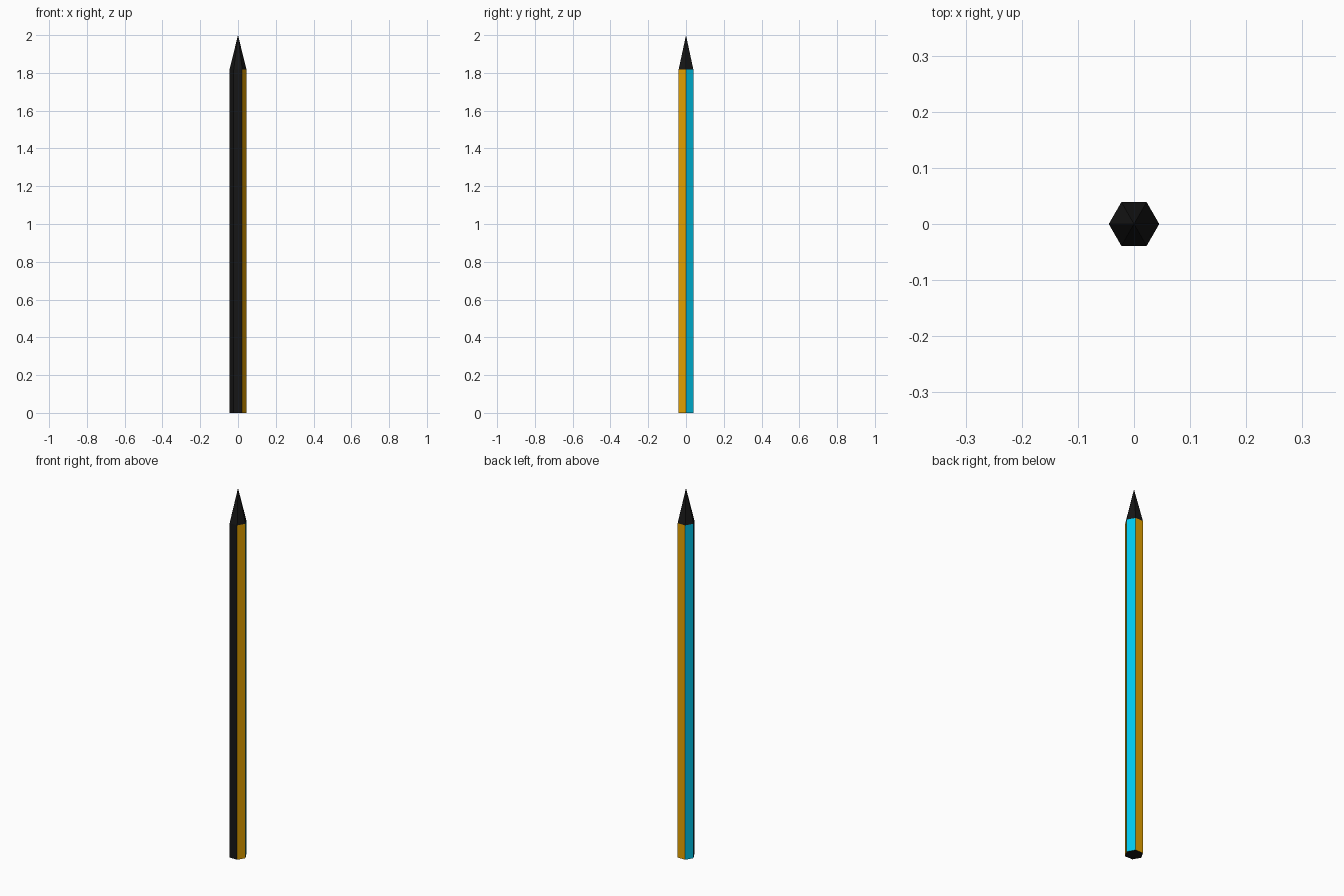
import bpy, bmesh
from math import radians, degrees, atan2

if "Cube" in bpy.data.objects:
    bpy.data.objects.remove(bpy.data.objects["Cube"])

RADIUS, SHOULDER, HEIGHT = 0.045, 1.818, 2.0


def material(name, rgb):
    m = bpy.data.materials.new(name)
    m.diffuse_color = (*rgb, 1)
    m.use_nodes = True
    m.node_tree.nodes["Principled BSDF"].inputs["Base Color"].default_value = m.diffuse_color
    return m


black = material("black", (0.008, 0.008, 0.008))
orange = material("orange", (0.80, 0.37, 0.0))
cyan = material("cyan", (0.0, 0.58, 0.85))


def hexagon_part(name, z0, z1, top_radius, materials):
    bpy.ops.mesh.primitive_cone_add(vertices=6, radius1=RADIUS, radius2=top_radius,
                                    depth=z1 - z0, location=(0, 0, (z0 + z1) / 2),
                                    rotation=(0, 0, radians(30)))
    bpy.ops.object.transform_apply(location=True, rotation=True, scale=True)
    ob = bpy.context.object
    ob.name = name
    for m in materials:
        ob.data.materials.append(m)
    return ob


# Hexagonal barrel, black ends
barrel = hexagon_part("barrel", 0, SHOULDER, RADIUS, [black, orange, cyan])

# Painted sides, keyed by the direction each one faces
stripes = {-30: 1, 30: 2, 90: 1, 150: 2}
for p in barrel.data.polygons:
    n = p.normal
    if abs(n.z) < 0.5:
        p.material_index = stripes.get(round(degrees(atan2(n.y, n.x))), 0)

# Six-sided pointed tip, left open underneath where it meets the barrel
tip = hexagon_part("tip", SHOULDER, HEIGHT, 0, [black])
bm = bmesh.new()
bm.from_mesh(tip.data)
bm.normal_update()
bmesh.ops.delete(bm, geom=[f for f in bm.faces if f.normal.z < -0.9], context='FACES_ONLY')
bm.to_mesh(tip.data)
bm.free()
